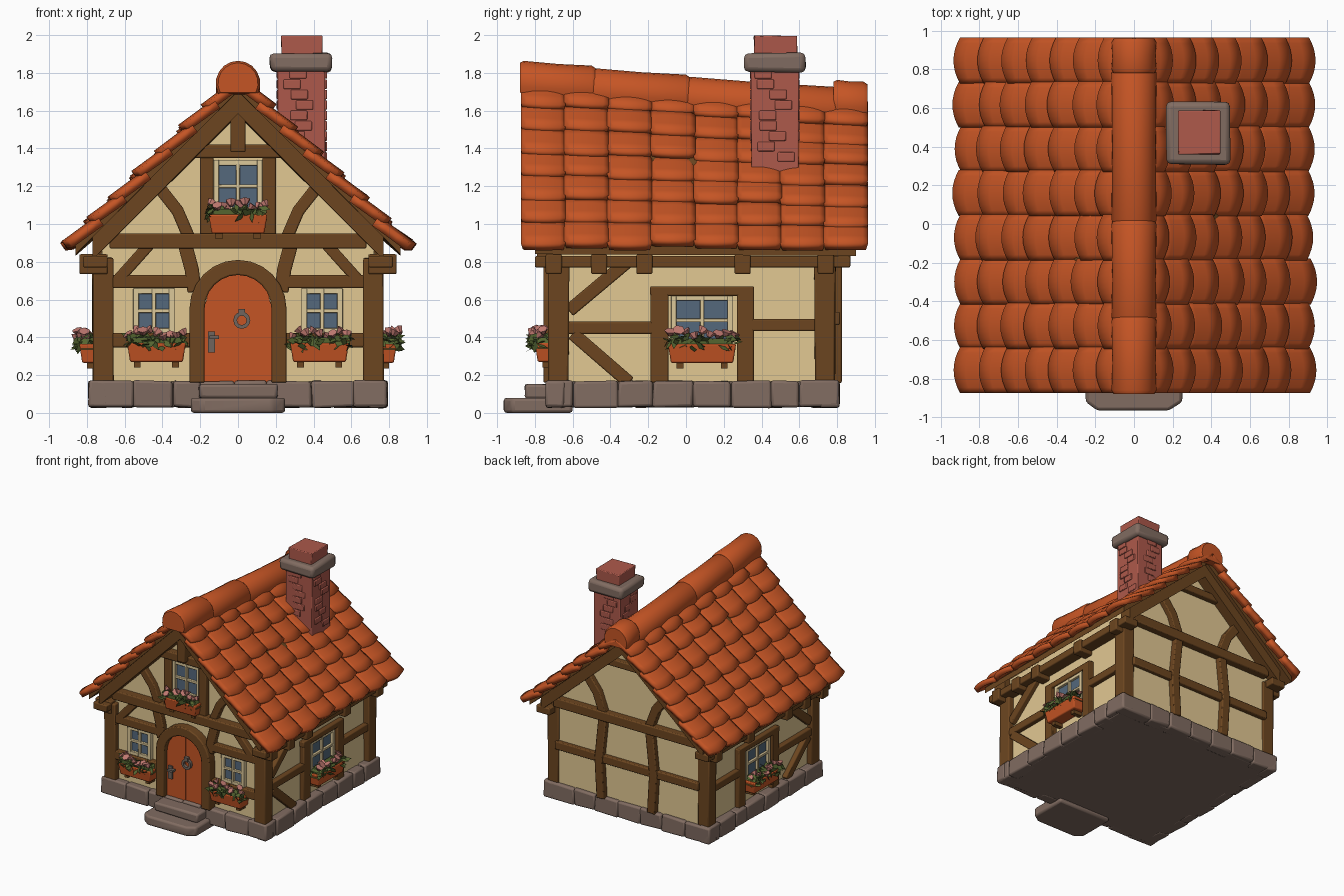
import bpy, bmesh, math, random
from mathutils import Vector, Matrix

random.seed(4)
rnd = random.uniform
if "Cube" in bpy.data.objects:
    bpy.data.objects.remove(bpy.data.objects["Cube"])


def material(name, r, g, b):
    m = bpy.data.materials.new(name)
    m.use_nodes = True
    m.diffuse_color = (r, g, b, 1)
    m.node_tree.nodes["Principled BSDF"].inputs["Base Color"].default_value = (r, g, b, 1)
    return m


ORANGE = material("orange clay", 0.56, 0.09, 0.018)
PLASTER = material("cream plaster", 0.76, 0.58, 0.29)
TIMBER = material("brown timber", 0.15, 0.06, 0.014)
STONE = material("grey brown stone", 0.22, 0.15, 0.12)
BRICK = material("red brick", 0.42, 0.1, 0.07)
GLASS = material("blue glass", 0.09, 0.14, 0.2)
FRAME = material("pale window paint", 0.72, 0.58, 0.32)
LEAF = material("leaf green", 0.09, 0.13, 0.03)
FLOWER = material("pink petals", 0.55, 0.2, 0.17)
METAL = material("dull metal", 0.16, 0.13, 0.11)

# Each wall maps (along, up, outwards) to model space
WALLS = {
    "front": lambda u, v, d: Vector((u, -0.68 - d, v)),
    "back": lambda u, v, d: Vector((u, 0.78 + d, v)),
    "left": lambda u, v, d: Vector((0.72 + d, u, v)),
    "right": lambda u, v, d: Vector((-0.72 - d, u, v)),
}


def finish(bm, name, mat, bevel=0.0, solid=0.0, angle=35):
    if not solid:
        bmesh.ops.recalc_face_normals(bm, faces=bm.faces)
    me = bpy.data.meshes.new(name)
    bm.to_mesh(me)
    bm.free()
    me.materials.append(mat)
    ob = bpy.data.objects.new(name, me)
    bpy.context.collection.objects.link(ob)
    if solid:
        mod = ob.modifiers.new("thickness", 'SOLIDIFY')
        mod.thickness, mod.offset = solid, -1
    if bevel:
        mod = ob.modifiers.new("soft edges", 'BEVEL')
        mod.width, mod.segments, mod.limit_method = bevel, 2, 'ANGLE'
    bpy.ops.object.select_all(action='DESELECT')
    ob.select_set(True)
    bpy.context.view_layer.objects.active = ob
    bpy.ops.object.shade_smooth_by_angle(angle=math.radians(angle))
    return ob


def loft(bm, rings):
    """Join equal rings of points into a closed solid."""
    rings = [[bm.verts.new(p) for p in r] for r in rings]
    n = len(rings[0])
    for a, b in zip(rings, rings[1:]):
        for i in range(n):
            bm.faces.new((a[i], a[(i + 1) % n], b[(i + 1) % n], b[i]))
    bm.faces.new(rings[0][::-1])
    bm.faces.new(rings[-1])


def box(bm, x, y, z, jitter=0.0):
    loft(bm, [[Vector((a, b, c)) + Vector((rnd(-jitter, jitter), rnd(-jitter, jitter), rnd(-jitter, jitter)))
               for a, b in ((x[0], y[0]), (x[1], y[0]), (x[1], y[1]), (x[0], y[1]))] for c in z])


def prism(bm, wall, pts, d0, d1):
    loft(bm, [[WALLS[wall](u, v, d) for u, v in pts] for d in (d0, d1)])


def beam(bm, wall, path, w, d1=0.045, d0=-0.03):
    """Sweep a rectangular timber along a path lying on a wall."""
    path = [Vector(p) for p in path]
    rings = []
    for i, p in enumerate(path):
        t = (path[min(i + 1, len(path) - 1)] - path[max(i - 1, 0)]).normalized()
        n = Vector((-t.y, t.x)) * w / 2
        a, b = p + n, p - n
        rings.append([WALLS[wall](*q, d) for q, d in ((a, d0), (a, d1), (b, d1), (b, d0))])
    loft(bm, rings)


# Plaster body with gables
bm = bmesh.new()
outline = [(-0.72, 0.1), (0.72, 0.1), (0.72, 0.96), (0, 1.61), (-0.72, 0.96)]
loft(bm, [[(x, y, z) for x, z in outline] for y in (-0.68, 0.78)])
finish(bm, "plaster_walls", PLASTER)

# Stone footing and front steps
bm = bmesh.new()
box(bm, (-0.76, 0.76), (-0.71, 0.78), (0.03, 0.165))
for fixed, lo, hi, along_x in ((-0.69, -0.79, 0.79, True), (0.76, -0.79, 0.79, True),
                               (-0.74, -0.74, 0.81, False), (0.74, -0.74, 0.81, False)):
    p = lo
    while p < hi - 0.01:
        q = p + rnd(0.14, 0.25)
        q = hi if hi - q < 0.1 else q
        span, thick = (p, q), (fixed - 0.05, fixed + 0.05)
        box(bm, span if along_x else thick, thick if along_x else span, (0.03, 0.17), 0.006)
        p = q
finish(bm, "stone_footing", STONE, 0.014)
bm = bmesh.new()
lower = [(-0.25, -0.6), (-0.25, -0.92), (-0.19, -0.965), (0.18, -0.965), (0.25, -0.92), (0.25, -0.6)]
loft(bm, [[(x, y, z) for x, y in lower] for z in (0, 0.08)])
box(bm, (-0.21, 0.21), (-0.85, -0.6), (0.075, 0.15), 0.008)
finish(bm, "front_steps", STONE, 0.016)

# Corner posts
bm = bmesh.new()
for x in (-0.715, 0.715):
    for y in (-0.675, 0.735):
        box(bm, (x - 0.055, x + 0.055), (y - 0.055, y + 0.055), (0.16, 0.82), 0.004)
finish(bm, "corner_posts", TIMBER, 0.01)

# Front timber framing
bm = bmesh.new()
beam(bm, "front", [(-0.68, 0.91), (0.68, 0.91)], 0.08, 0.07)
beam(bm, "front", [(-0.27, 1.385), (0.27, 1.385)], 0.07, 0.06)
beam(bm, "front", [(0, 1.38), (0, 1.72)], 0.08, 0.1)
for s in (-1, 1):
    for path, w in (([(0.25, 0.695), (0.68, 0.695)], 0.07), ([(0.24, 0.385), (0.68, 0.385)], 0.075),
                    ([(0.64, 0.7), (0.47, 0.89)], 0.06), ([(0.23, 0.64), (0.245, 0.76), (0.28, 0.89)], 0.075),
                    ([(0.165, 0.93), (0.165, 1.38)], 0.07), ([(0.26, 0.93), (0.32, 1.07), (0.43, 1.21)], 0.065)):
        beam(bm, "front", [(s * u, v) for u, v in path], w)
finish(bm, "front_timbers", TIMBER, 0.008)

# Back timber framing
bm = bmesh.new()
beam(bm, "back", [(-0.68, 0.88), (0.68, 0.88)], 0.08, 0.06)
beam(bm, "back", [(-0.68, 0.5), (0.68, 0.5)], 0.07, 0.035)
beam(bm, "back", [(-0.25, 1.36), (0.25, 1.36)], 0.06)
for s in (-1, 1):
    for path in ([(0.24, 0.16), (0.26, 0.5), (0.22, 0.88)], [(0.22, 0.9), (0.28, 1.06), (0.42, 1.24)]):
        beam(bm, "back", [(s * u, v) for u, v in path], 0.075)
finish(bm, "back_timbers", TIMBER, 0.008)

# Side framing, wall plate and corbels
for wall in ("left", "right"):
    bm = bmesh.new()
    beam(bm, wall, [(-0.8, 0.8), (0.87, 0.8)], 0.06, 0.1)
    for path, w in (([(-0.65, 0.45), (-0.17, 0.45)], 0.065), ([(0.3, 0.465), (0.72, 0.465)], 0.065),
                    ([(-0.62, 0.54), (-0.31, 0.8)], 0.07), ([(-0.6, 0.42), (-0.3, 0.16)], 0.07),
                    ([(-0.14, 0.16), (-0.14, 0.66)], 0.095), ([(0.315, 0.16), (0.315, 0.66)], 0.09),
                    ([(-0.19, 0.645), (0.36, 0.645)], 0.05)):
        beam(bm, wall, path, w, 0.04)
    for u in (-0.7, -0.46, -0.22, 0.3, 0.74):
        beam(bm, wall, [(u, 0.735), (u, 0.84)], 0.085, 0.12)
    finish(bm, wall + "_side_timbers", TIMBER, 0.008)

# Door, arched surround and fittings
bm = bmesh.new()
arc = [(0.217 * math.cos(a), 0.55 + 0.22 * math.sin(a)) for a in [math.pi * i / 12 for i in range(13)]]
beam(bm, "front", [(0.217, 0.16)] + arc + [(-0.217, 0.16)], 0.08, 0.075)
finish(bm, "door_surround", TIMBER, 0.008)
bm = bmesh.new()
for i in range(4):
    us = [-0.18 + 0.09 * (i + j / 4) for j in range(5)]
    top = [(u, 0.55 + math.sqrt(max(0, 0.0324 - u * u))) for u in us]
    prism(bm, "front", [(us[-1], 0.16), (us[0], 0.16)] + top, -0.02, 0.03 + 0.004 * (i % 2))
finish(bm, "door_planks", ORANGE)
bm = bmesh.new()
ring = [(0.02 + 0.035 * math.sin(a), 0.49 + 0.035 * math.cos(a)) for a in [math.tau * i / 12 for i in range(13)]]
beam(bm, "front", ring, 0.02, 0.055)
beam(bm, "front", [(0.02, 0.515), (0.02, 0.55)], 0.035, 0.06)
beam(bm, "front", [(-0.14, 0.32), (-0.14, 0.43)], 0.035, 0.045)
beam(bm, "front", [(-0.15, 0.4), (-0.1, 0.4)], 0.018, 0.07)
finish(bm, "door_fittings", METAL)


def window(name, wall, u, v, w, h):
    bm = bmesh.new()
    prism(bm, wall, [(u - w, v - h), (u + w, v - h), (u + w, v + h), (u - w, v + h)], -0.01, 0.008)
    finish(bm, name + "_glass", GLASS)
    bm = bmesh.new()
    for k, t in ((-1, 0.03), (0, 0.02), (1, 0.03)):
        beam(bm, wall, [(u + k * w, v - h - 0.015), (u + k * w, v + h + 0.015)], t, 0.03)
        beam(bm, wall, [(u - w - 0.015, v + k * h), (u + w + 0.015, v + k * h)], t, 0.028)
    finish(bm, name + "_frame", FRAME, 0.004)


def flower_box(name, wall, u, v, w):
    """Planter whose base is at height v, with brackets, leaves and blooms."""
    at = WALLS[wall]
    bm = bmesh.new()
    loft(bm, [[at(u + a * (w + g), z, d) for a, d in ((-1, 0), (1, 0), (1, 0.12 + g), (-1, 0.12 + g))]
              for z, g in ((v, -0.015), (v + 0.1, 0))])
    finish(bm, name + "_planter", ORANGE, 0.008)
    bm = bmesh.new()
    for s in (-1, 1):
        beam(bm, wall, [(u + s * w * 0.65, v - 0.03), (u + s * w * 0.65, v + 0.01)], 0.035, 0.08)
    finish(bm, name + "_brackets", TIMBER)
    bm = bmesh.new()
    prism(bm, wall, [(u - w, v + 0.07), (u + w, v + 0.07), (u + w * 0.8, v + 0.13), (u - w * 0.8, v + 0.13)], 0.02, 0.11)
    for i in range(75):
        c = Vector((u + rnd(-1, 1) * (w + 0.01), v + rnd(0.07, 0.145), rnd(0.04, 0.145)))
        t = Vector((rnd(-1, 1), rnd(-0.9, 0.5), rnd(-0.1, 1))).normalized() * 0.035
        n = t.cross(Vector((rnd(-1, 1), rnd(-1, 1), rnd(-1, 1)))).normalized() * 0.019
        bm.faces.new([bm.verts.new(at(*(c + o))) for o in (-t, n, t, -n)])
    finish(bm, name + "_leaves", LEAF)
    bm = bmesh.new()
    for i in range(9):
        c = at(u + w * (i - 4) / 4.3, v + rnd(0.13, 0.17), rnd(0.05, 0.14))
        turn = Matrix.Rotation(rnd(-0.8, 0.8), 4, 'X') @ Matrix.Rotation(rnd(-0.8, 0.8), 4, 'Y')
        bmesh.ops.create_cone(bm, cap_ends=True, segments=6, radius1=0.012, radius2=rnd(0.024, 0.034),
                              depth=0.03, matrix=Matrix.Translation(c) @ turn)
    finish(bm, name + "_flowers", FLOWER)


for name, wall, u, v, w, h, drop in (("front_left", "front", 0.445, 0.54, 0.095, 0.105, 0.27),
                                     ("front_right", "front", -0.445, 0.54, 0.095, 0.105, 0.27),
                                     ("attic", "front", 0, 1.2, 0.115, 0.125, 0.95),
                                     ("left_side", "left", 0.085, 0.49, 0.15, 0.12, 0.265),
                                     ("right_side", "right", 0.085, 0.49, 0.15, 0.12, 0.265)):
    window(name + "_window", wall, u, v, w, h)
    flower_box(name, wall, u * (0.97 if wall == "front" else 1), drop, 0.155 if wall == "front" else 0.18)


# Roof surface height, sagging towards the back
def roof_z(x, y):
    return 0.89 + (0.93 - abs(x)) * (0.945 - 0.075 * y)


def roof_slab(bm, x1, y, top, bottom):
    for s in (-1, 1):
        loft(bm, [[(s * x, yy, roof_z(x, yy) - d) for yy, d in ((y[0], top), (y[1], top), (y[1], bottom), (y[0], bottom))]
                  for x in (0, x1)])


bm = bmesh.new()
roof_slab(bm, 0.86, (-0.8, 0.9), 0.07, 0.12)
roof_slab(bm, 0.77, (-0.79, -0.66), 0.1, 0.24)
roof_slab(bm, 0.77, (0.76, 0.87), 0.1, 0.23)
finish(bm, "roof_deck_and_bargeboards", TIMBER)

# Barrel tiles in overlapping rows
ROWS, COLS, ACROSS, ALONG = 7, 8, 8, 3
bm = bmesh.new()
for s in (-1, 1):
    for r in range(ROWS):
        for c in range(COLS):
            lift, slip, wide = rnd(-0.006, 0.006), rnd(-0.01, 0.012), 1.83 / COLS
            grid = []
            for i in range(ALONG + 1):
                t = i / ALONG
                line = []
                for j in range(ACROSS + 1):
                    a = 2 * j / ACROSS - 1
                    arch = 1 - a * a
                    x = 0.045 + 0.123 * (r + t * 1.15 - 0.15) + t * (slip + 0.018 * arch)
                    y = -0.87 + wide * (c + 0.5 + 0.52 * a)
                    h = -0.045 + 0.022 * arch + 0.035 * t + lift
                    line.append(bm.verts.new((s * (x + 0.7 * h), y, roof_z(x, y) + 0.7 * h)))
                grid.append(line)
            for i in range(ALONG):
                for j in range(ACROSS):
                    q = (grid[i][j], grid[i + 1][j], grid[i + 1][j + 1], grid[i][j + 1])
                    bm.faces.new(q if s > 0 else q[::-1])
finish(bm, "roof_tiles", ORANGE, solid=0.045)

# Ridge caps
bm = bmesh.new()
for y0, y1, up in ((-0.88, -0.48, 0.035), (-0.5, 0.02, 0.022), (0.0, 0.8, 0.012), (0.78, 0.96, 0.05)):
    rings = []
    for y, g in ((y0, -0.012), (y0 + 0.02, 0), ((y0 + y1) / 2, -0.004), (y1 - 0.02, 0), (y1, -0.012)):
        top = roof_z(0, y) + up - 0.12
        rings.append([((0.118 + g) * math.cos(a), y, top + (0.12 + g) * math.sin(a))
                      for a in [math.pi * (i / 12 * 1.3 - 0.15) for i in range(13)]])
    loft(bm, rings)
finish(bm, "ridge_caps", ORANGE, angle=50)

# Chimney with raised bricks, stone collar and clay top
bm = bmesh.new()
box(bm, (0.21, 0.465), (0.345, 0.595), (1.1, 1.83), 0.004)
box(bm, (0.23, 0.445), (0.36, 0.585), (1.88, 1.995), 0.005)
for i in range(9):
    z = 1.33 + 0.055 * i
    y, x = rnd(0.35, 0.5), rnd(0.22, 0.36)
    box(bm, (0.205, 0.472), (y, y + 0.09), (z, z + 0.05))
    box(bm, (x, x + 0.09), (0.338, 0.602), (z, z + 0.05))
finish(bm, "chimney_stack", BRICK, 0.006)
bm = bmesh.new()
box(bm, (0.17, 0.5), (0.31, 0.635), (1.805, 1.905), 0.006)
finish(bm, "chimney_collar", STONE, 0.025)
